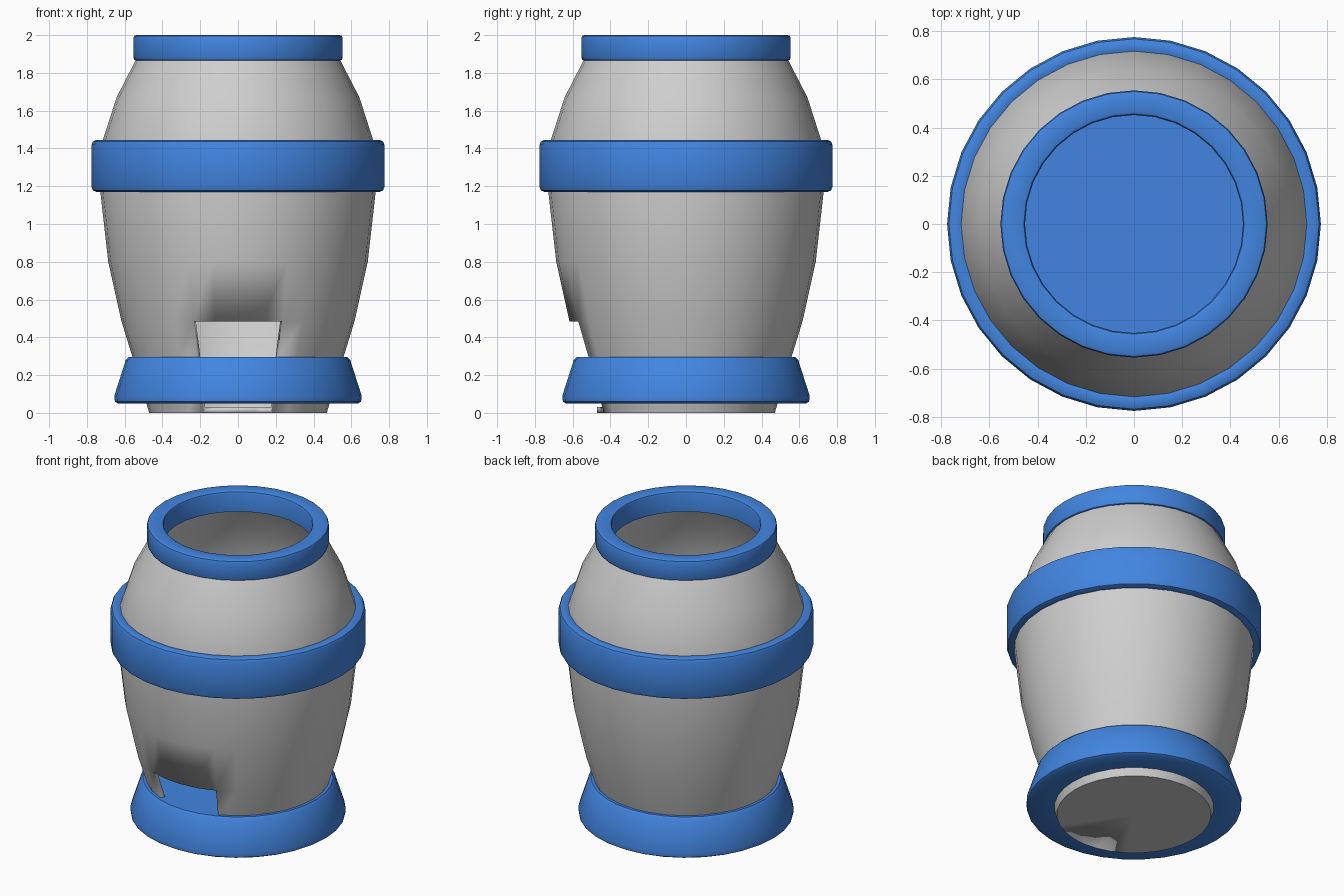
import bpy, bmesh, math

if "Cube" in bpy.data.objects:
    bpy.data.objects.remove(bpy.data.objects["Cube"])

SEG = 32


def material(name, rgb):
    m = bpy.data.materials.new(name)
    m.diffuse_color = (*rgb, 1)
    m.use_nodes = True
    m.node_tree.nodes["Principled BSDF"].inputs["Base Color"].default_value = m.diffuse_color
    return m


gray = material("light gray", (0.62, 0.62, 0.62))
blue = material("blue", (0.054, 0.235, 0.75))


def lathe(name, profile, mat, closed=False, skip=None):
    """Spin (radius, z) points, listed upward on the outside, around z."""
    bm = bmesh.new()
    rings = []
    for r, z in profile:
        if r == 0:
            rings.append([bm.verts.new((0, 0, z))] * SEG)
        else:
            rings.append([bm.verts.new((r * math.cos(a), r * math.sin(a), z))
                          for a in (2 * math.pi * i / SEG for i in range(SEG))])
    pairs = list(zip(rings, rings[1:]))
    if closed:
        pairs.append((rings[-1], rings[0]))
    for k, (lo, hi) in enumerate(pairs):
        for i in range(SEG):
            if skip and skip(k, i):
                continue
            j = (i + 1) % SEG
            quad = list(dict.fromkeys((lo[i], lo[j], hi[j], hi[i])))
            bm.faces.new(quad)
    me = bpy.data.meshes.new(name)
    bm.to_mesh(me)
    bm.free()
    me.materials.append(mat)
    ob = bpy.data.objects.new(name, me)
    bpy.context.collection.objects.link(ob)
    bpy.ops.object.select_all(action='DESELECT')
    ob.select_set(True)
    bpy.context.view_layer.objects.active = ob
    return ob


def smooth():
    bpy.ops.object.shade_smooth_by_angle(angle=math.radians(40))


# Barrel body: thin shell with a closed bottom and a four-segment front opening
body = lathe("barrel_body",
             [(0, 0), (0.47, 0), (0.56, 0.3), (0.617, 0.485), (0.687, 0.8),
              (0.73, 1.18), (0.717, 1.44), (0.643, 1.67), (0.54, 1.87), (0.5, 1.94)],
             gray, skip=lambda k, i: k in (1, 2) and 22 <= i <= 25)
smooth()
shell = body.modifiers.new("wall", 'SOLIDIFY')
shell.thickness = 0.03
shell.offset = -1

# Flared base collar with the inner floor
lathe("base_collar",
      [(0.47, 0.05), (0.635, 0.05), (0.652, 0.06), (0.655, 0.09), (0.594, 0.28),
       (0.578, 0.297), (0, 0.297)], blue)
smooth()


def band(name, inner, outer, z0, z1, b):
    """Ring with rounded outer corners."""
    lathe(name, [(inner, z0), (outer - b, z0), (outer - 0.3 * b, z0 + 0.3 * b),
                 (outer, z0 + b), (outer, z1 - b), (outer - 0.3 * b, z1 - 0.3 * b),
                 (outer - b, z1), (inner + b, z1), (inner + 0.3 * b, z1 - 0.3 * b),
                 (inner, z1 - b)], blue, closed=True)
    smooth()


# Middle hoop and top rim
band("middle_hoop", 0.70, 0.775, 1.17, 1.445, 0.025)
band("top_rim", 0.452, 0.554, 1.865, 2.0, 0.015)
